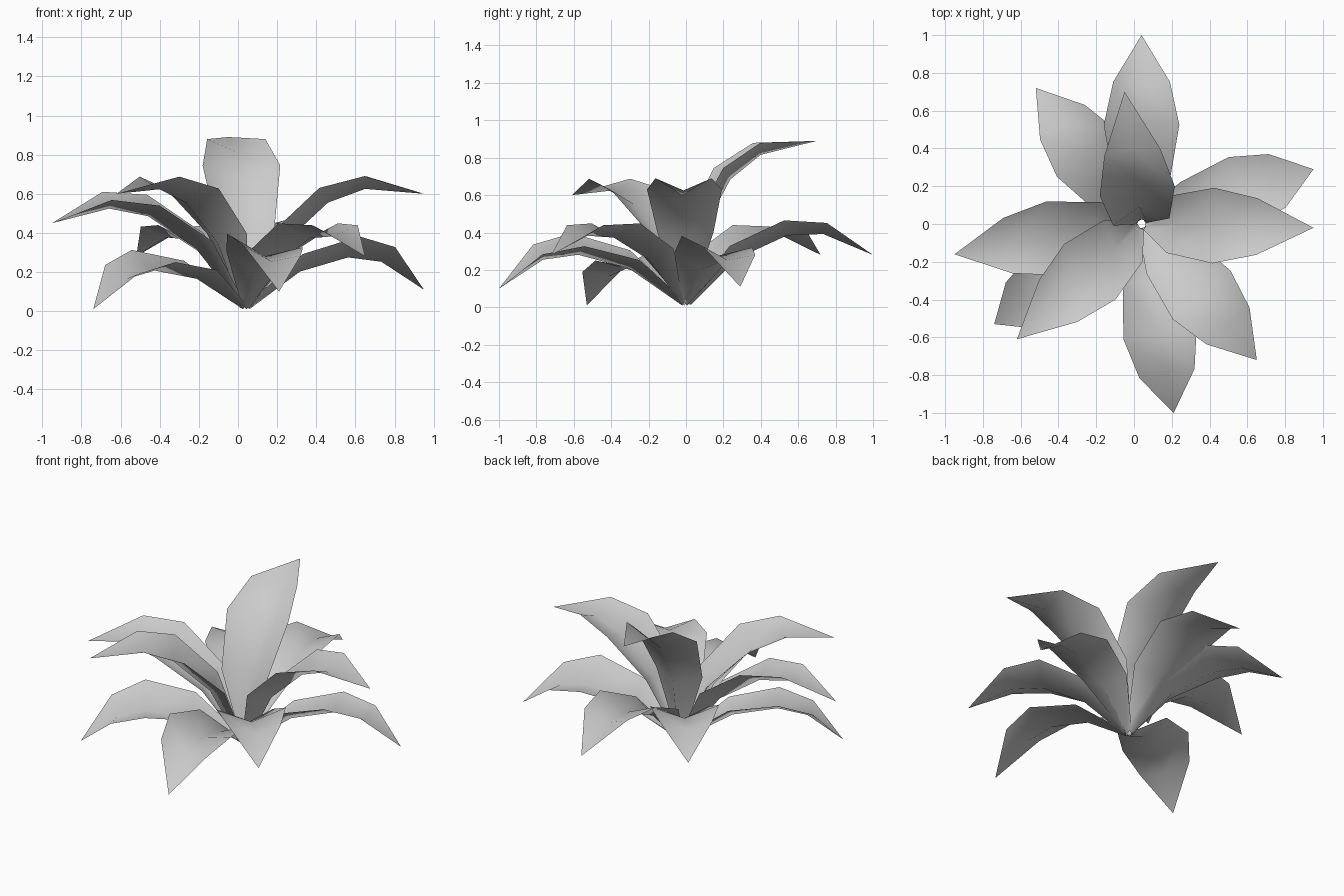
import bpy, bmesh
from math import atan2, hypot, sin, cos, radians
from mathutils import Vector

cube = bpy.data.objects.get("Cube")
if cube:
    bpy.data.objects.remove(cube)

grey = bpy.data.materials.new("leaf_grey")
grey.use_nodes = True
GREY = (0.6, 0.6, 0.6, 1)
grey.diffuse_color = GREY
grey.node_tree.nodes["Principled BSDF"].inputs["Base Color"].default_value = GREY

ROOT = Vector((0.04, 0, 0.03))
# Leaf stations from root to tip: edge reach, edge height, midrib reach, midrib height, half width
STATIONS = [(0.01, 0.02, 0.03, -0.01, 0.03),
            (0.135, 0.37, 0.20, 0.32, 0.15),
            (0.38, 0.60, 0.42, 0.525, 0.20),
            (0.61, 0.66, 0.61, 0.595, 0.15)]
TIP = (0.91, 0.57)


def leaf(name, tip, roll=0):
    """Arching V-section leaf, swung and pitched so that it ends at the given tip."""
    d = Vector(tip) - ROOT
    reach = hypot(d.x, d.y)
    out = Vector((d.x, d.y, 0)) / reach
    side = Vector((-out.y, out.x, 0))
    pitch = atan2(d.z, reach) - atan2(TIP[1], TIP[0])
    size = d.length / hypot(*TIP)
    lean = radians(roll)

    def place(r, z, w=0):
        r2 = (r * cos(pitch) - z * sin(pitch)) * size
        z2 = (r * sin(pitch) + z * cos(pitch)) * size
        return (ROOT + out * r2 + side * w * cos(lean)
                + Vector((0, 0, max(z2, -0.02) + w * sin(lean))))

    bm = bmesh.new()
    rows = [[bm.verts.new(place(er, ez, -w)), bm.verts.new(place(mr, mz)),
             bm.verts.new(place(er, ez, w))] for er, ez, mr, mz, w in STATIONS]
    end = bm.verts.new(place(*TIP))
    for a, b in zip(rows, rows[1:]):
        for i in range(2):
            bm.faces.new((a[i], b[i], b[i + 1], a[i + 1]))
    for i in range(2):
        bm.faces.new((rows[-1][i], end, rows[-1][i + 1]))
    for f in bm.faces:
        f.smooth = True
    mesh = bpy.data.meshes.new(name)
    bm.to_mesh(mesh)
    bm.free()
    mesh.materials.append(grey)
    bpy.context.collection.objects.link(bpy.data.objects.new(name, mesh))


# Upper tier
leaf("upper_leaf_back", (-0.05, 0.70, 0.89))
leaf("upper_leaf_left", (0.95, -0.02, 0.60))
leaf("upper_leaf_front_right", (-0.62, -0.61, 0.60))
leaf("upper_leaf_right", (-0.95, -0.16, 0.45), -8)
# Middle tier
leaf("middle_leaf_back", (0.04, 1.00, 0.28))
leaf("middle_leaf_back_right", (-0.52, 0.72, 0.28))
leaf("middle_leaf_front_left", (0.65, -0.72, 0.28))
# Lower tier
leaf("lower_leaf_left", (0.95, 0.29, 0.11), -9)
leaf("lower_leaf_front", (0.21, -1.00, 0.10), -10)
leaf("lower_leaf_front_right", (-0.74, -0.53, 0.0), -9)
